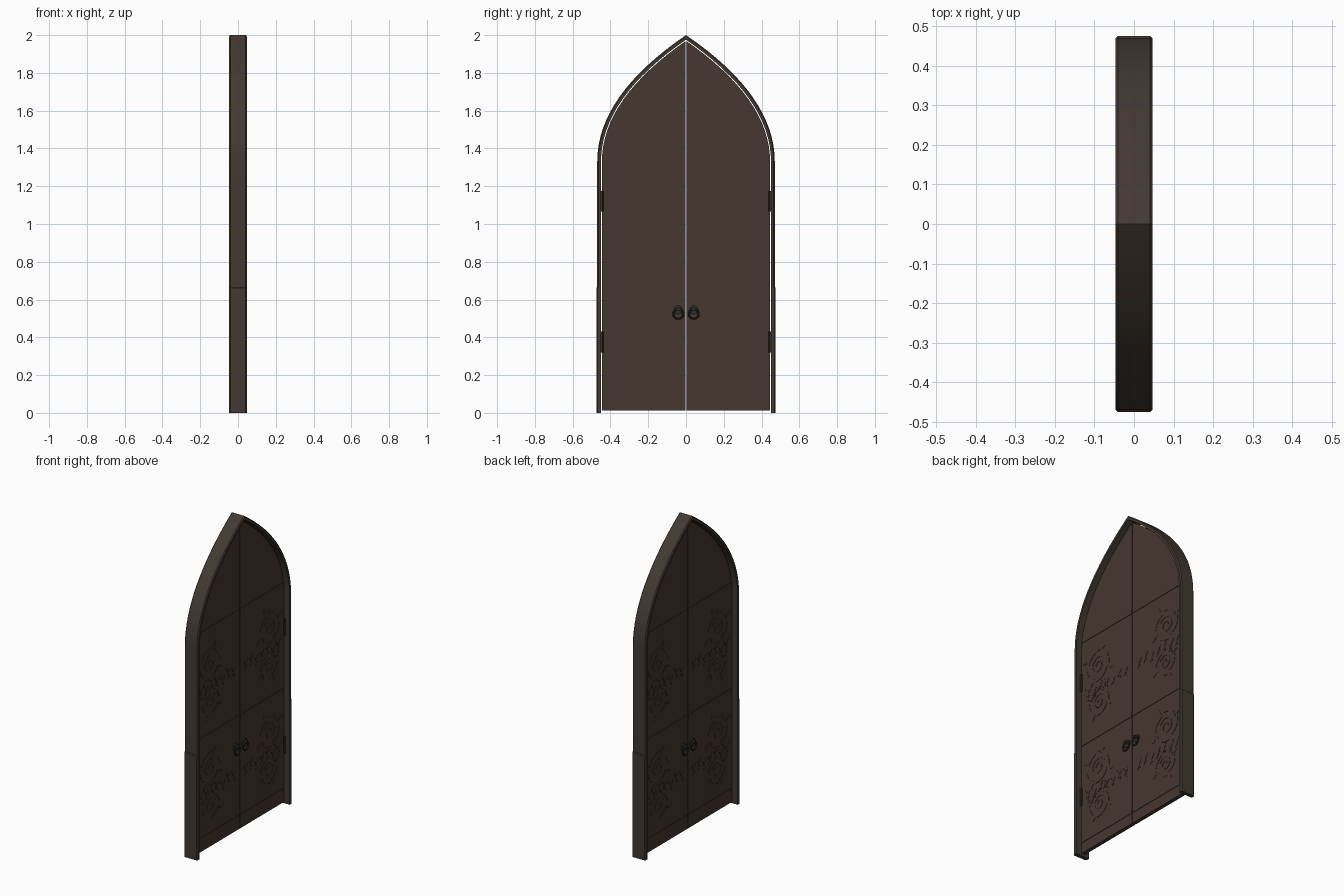
import bpy, bmesh, math
from mathutils import Vector, Matrix

if "Cube" in bpy.data.objects:
    bpy.data.objects.remove(bpy.data.objects["Cube"])


def material(name, col):
    m = bpy.data.materials.new(name)
    m.diffuse_color = (*col, 1)
    m.use_nodes = True
    m.node_tree.nodes["Principled BSDF"].inputs["Base Color"].default_value = m.diffuse_color
    return m


DOOR = material("door brown", (0.058, 0.038, 0.029))
FRAME = material("frame brown", (0.055, 0.041, 0.031))
METAL = material("dark iron", (0.03, 0.026, 0.023))


def finish(bm, name, mat, smooth=False):
    bmesh.ops.recalc_face_normals(bm, faces=bm.faces)
    me = bpy.data.meshes.new(name)
    bm.to_mesh(me)
    bm.free()
    me.materials.append(mat)
    ob = bpy.data.objects.new(name, me)
    bpy.context.collection.objects.link(ob)
    if smooth:
        bpy.ops.object.select_all(action='DESELECT')
        ob.select_set(True)
        bpy.context.view_layer.objects.active = ob
        bpy.ops.object.shade_smooth_by_angle(angle=math.radians(30))
    return ob


# Half outline of the pointed arch, offset inward by d, ending at y = ymin
def outline(d, ymin=0.0, z0=0.0, foot=0.0, n=16):
    pts = [(0.47 - d + foot, z0), (0.47 - d + foot, 0.66), (0.47 - d, 0.665)]
    p0, p1, p2 = Vector((0.47, 1.33)), Vector((0.47, 1.68)), Vector((0, 2.0))
    for i in range(n + 1):
        t = i / n
        p = p0 * (1 - t) ** 2 + p1 * 2 * t * (1 - t) + p2 * t * t
        g = ((p1 - p0) * (1 - t) + (p2 - p1) * t).normalized()
        q = p + Vector((-g.y, g.x)) * d
        if i == n:
            q += g * ((ymin - q.x) / g.x)
        pts.append((q.x, q.y))
    return pts


# Arched frame: chamfered section swept round the outline
bm = bmesh.new()
section = [(0, -0.041, 0.005), (0.006, -0.047, 0.005), (0.02, -0.047, 0),
           (0.02, 0.047, 0), (0.006, 0.047, 0.005), (0, 0.041, 0.005)]
rails = []
for d, x, foot in section:
    h = outline(d, foot=foot)
    full = h + [(-y, z) for y, z in reversed(h[:-1])]
    rails.append([bm.verts.new((x, y, z)) for y, z in full])
k = len(rails)
for a in range(k):
    r, s = rails[a], rails[(a + 1) % k]
    for i in range(len(r) - 1):
        bm.faces.new((r[i], r[i + 1], s[i + 1], s[i]))
for end in (0, -1):
    bm.faces.new([r[end] for r in rails])
finish(bm, "arched_frame", FRAME, True)

T = 0.012  # half thickness of a door leaf


def prism(bm, pts, xa, xb):
    a = [bm.verts.new((xa, y, z)) for y, z in pts]
    b = [bm.verts.new((xb, y, z)) for y, z in pts]
    bm.faces.new(a)
    bm.faces.new(b)
    for i in range(len(a)):
        j = (i + 1) % len(a)
        bm.faces.new((a[i], a[j], b[j], b[i]))


# Thin raised ribbon along a path, tapering to its ends
def ribbon(bm, path, w, side, sy):
    left, right = [], []
    n = len(path) - 1
    for i, p in enumerate(path):
        t = Vector(path[min(i + 1, n)]) - Vector(path[max(i - 1, 0)])
        t.normalize()
        h = w * (0.25 + 0.75 * math.sin(math.pi * i / n))
        left.append(((p[0] - t.y * h) * sy, p[1] + t.x * h))
        right.append(((p[0] + t.y * h) * sy, p[1] - t.x * h))
    for i in range(n):
        prism(bm, [left[i], left[i + 1], right[i + 1], right[i]],
              side * (T - 0.001), side * (T + 0.002))


def arc(cy, cz, r0, r1, a0, a1, n):
    return [(cy + (r0 + (r1 - r0) * i / n) * math.cos(a0 + (a1 - a0) * i / n),
             cz + (r0 + (r1 - r0) * i / n) * math.sin(a0 + (a1 - a0) * i / n))
            for i in range(n + 1)]


# All carving strokes of one panel: two roses, thorny stems and leaves
def carving(dz):
    out = []
    for cy, cz, r in ((0.30, 1.17, 0.10), (0.29, 0.93, 0.085)):
        cz += dz
        out.append((arc(cy, cz, r * 0.15, r * 0.6, 0, 9, 18), 0.0025))
        for j in range(4):
            a = j * math.pi / 2 + 0.4
            out.append((arc(cy, cz, r * 0.85, r, a, a + 1.4, 6), 0.003))
            c, s = math.cos(a), math.sin(a)
            out.append(([(cy + c * r * f - s * b, cz + s * r * f + c * b)
                         for f, b in ((1.0, 0), (1.2, 0.012), (1.4, 0.005))], 0.004))
    for i in range(7):
        y = 0.05 + 0.055 * i
        z = 1.03 + dz + 0.015 * math.sin(i * 2.1)
        out.append(([(y, z - 0.035), (y + 0.01, z), (y + 0.03, z + 0.03)], 0.005))
        out.append(([(y + 0.02, z - 0.025), (y, z + 0.005), (y - 0.01, z + 0.02)], 0.003))
    return out


for sy, nm in ((1, "right"), (-1, "left")):
    # Door leaf
    bm = bmesh.new()
    h = outline(0.025, 0.003, 0.012)
    prism(bm, [(y * sy, z) for y, z in h] + [(0.003 * sy, 0.012)], -T, T)
    finish(bm, nm + "_door_leaf", DOOR)

    # Cross rails and carved relief on both faces
    bm = bmesh.new()
    for side in (1, -1):
        for z, hh in ((0.09, 0.012), (0.72, 0.014), (1.39, 0.014)):
            e = 0.439
            prism(bm, [(0.004 * sy, z - hh), (e * sy, z - hh), (e * sy, z + hh),
                       (0.004 * sy, z + hh)], side * (T - 0.001), side * (T + 0.003))
        for dz in (0, -0.66):
            for path, w in carving(dz):
                ribbon(bm, path, w, side, sy)
    finish(bm, nm + "_door_carving", DOOR)

    # Ring handles on both faces
    for side, face in ((1, "outer"), (-1, "inner")):
        bm = bmesh.new()
        turn = Matrix.Rotation(math.pi / 2, 4, 'Y')
        for r, dep, z in ((0.024, 0.008, 0.545), (0.009, 0.024, 0.55)):
            bmesh.ops.create_cone(bm, cap_ends=True, segments=16, radius1=r, radius2=r, depth=dep,
                                  matrix=Matrix.Translation((side * (T + dep / 2), 0.041 * sy, z)) @ turn)
        ring = []
        for i in range(20):
            a = i * math.tau / 20
            ring.append([bm.verts.new((side * (T + 0.014) + 0.005 * math.sin(b),
                                       0.041 * sy + (0.026 + 0.005 * math.cos(b)) * math.cos(a),
                                       0.524 + (0.026 + 0.005 * math.cos(b)) * math.sin(a)))
                         for b in [j * math.tau / 8 for j in range(8)]])
        for i in range(20):
            p, q = ring[i], ring[(i + 1) % 20]
            for j in range(8):
                bm.faces.new((p[j], q[j], q[(j + 1) % 8], p[(j + 1) % 8]))
        finish(bm, f"{nm}_{face}_ring_handle", METAL, True)

    # Barrel hinges
    bm = bmesh.new()
    for z in (0.375, 1.12):
        bmesh.ops.create_cone(bm, cap_ends=True, segments=12, radius1=0.008, radius2=0.008, depth=0.11,
                              matrix=Matrix.Translation((T, 0.446 * sy, z)))
    finish(bm, nm + "_hinges", METAL, True)
